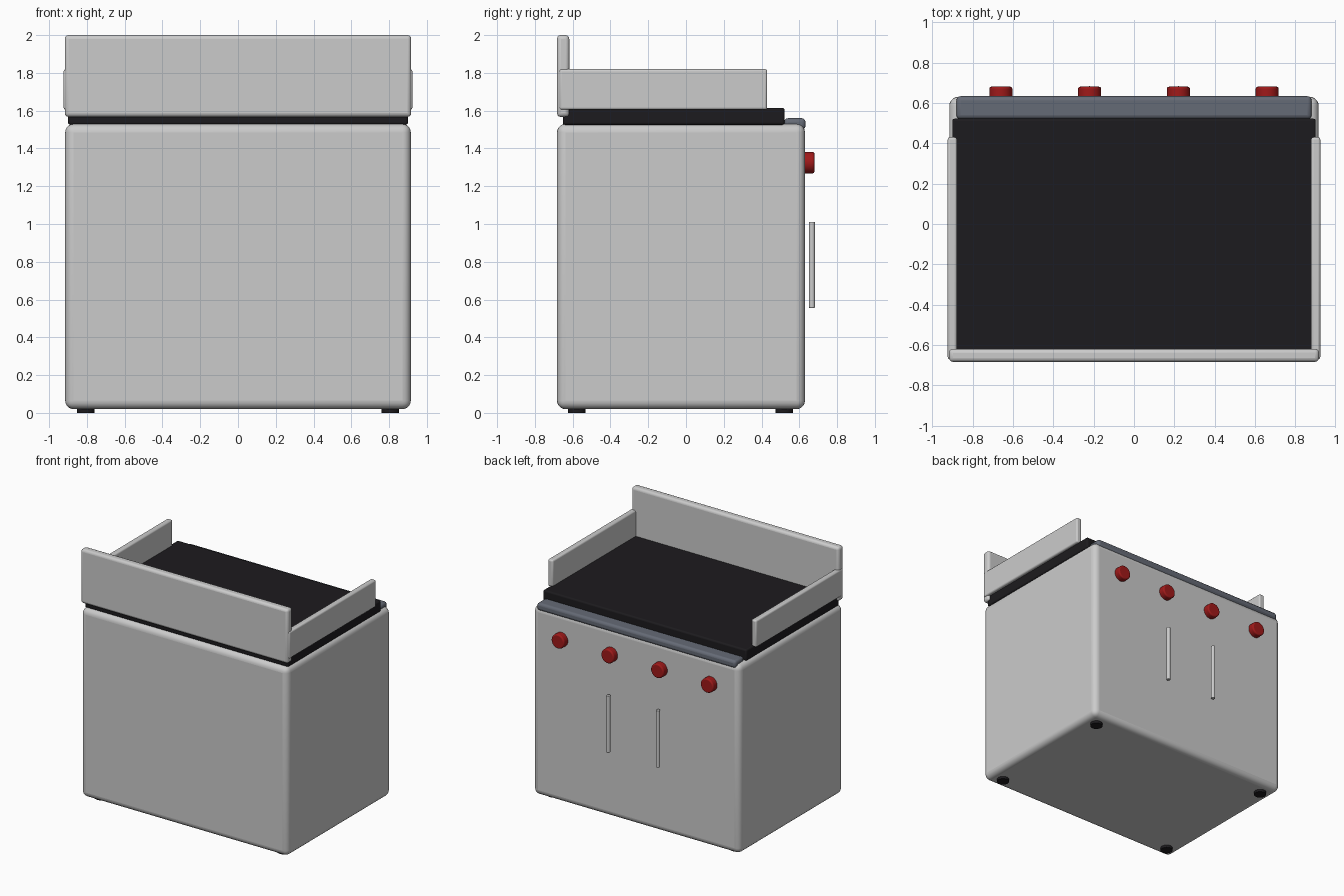
import bpy, math

if "Cube" in bpy.data.objects:
    bpy.data.objects.remove(bpy.data.objects["Cube"])

def mat(name, rgb):
    m = bpy.data.materials.new(name)
    m.diffuse_color = (*rgb, 1)
    m.use_nodes = True
    m.node_tree.nodes["Principled BSDF"].inputs["Base Color"].default_value = m.diffuse_color
    return m

BLACK = mat("black_iron", (0.012, 0.011, 0.013))
RED = mat("red_plastic", (0.35, 0.01, 0.01))
STEEL = mat("dark_steel", (0.13, 0.145, 0.18))

def finish(o, name, bevel, segs, material):
    o.name = name
    if material:
        o.data.materials.append(material)
    if bevel:
        b = o.modifiers.new("Bevel", 'BEVEL')
        b.width, b.segments = bevel, segs
        b.limit_method = 'ANGLE'
        b.angle_limit = math.radians(40)
    bpy.ops.object.shade_smooth_by_angle(angle=math.radians(35))
    return o

def box(name, lo, hi, bevel, segs=3, material=None):
    bpy.ops.mesh.primitive_cube_add(size=1, location=[(a + b) / 2 for a, b in zip(lo, hi)])
    o = bpy.context.object
    o.scale = [b - a for a, b in zip(lo, hi)]
    bpy.ops.object.transform_apply(location=False, rotation=False, scale=True)
    return finish(o, name, bevel, segs, material)

def cyl(name, loc, r, h, axis='z', bevel=0, material=None, verts=32):
    rot = (math.pi / 2, 0, 0) if axis == 'y' else (0, 0, 0)
    bpy.ops.mesh.primitive_cylinder_add(vertices=verts, radius=r, depth=h, location=loc, rotation=rot)
    return finish(bpy.context.object, name, bevel, 3, material)

# Cabinet and cooking plate
box("cabinet", (-0.915, -0.683, 0.02), (0.915, 0.63, 1.53), 0.045, 5)
box("griddle_plate", (-0.9, -0.652, 1.525), (0.9, 0.522, 1.615), 0.012, 3, BLACK)

# Grease trough along the control side
box("grease_trough", (-0.88, 0.52, 1.50), (0.88, 0.633, 1.56), 0.02, 3, STEEL)

# Splash guards
box("rear_splash_guard", (-0.917, -0.683, 1.567), (0.917, -0.618, 2.0), 0.02)
for side, s in (("left", -1), ("right", 1)):
    xs = sorted((s * 0.877, s * 0.923))
    box(side + "_splash_guard", (xs[0], -0.67, 1.605), (xs[1], 0.43, 1.82), 0.012)

# Control knobs
for i, x in enumerate((-0.66, -0.22, 0.22, 0.66)):
    cyl(f"knob_{i + 1}", (x, 0.64, 1.325), 0.057, 0.08, 'y', 0.01, RED)

# Door handles and feet
for s in (-1, 1):
    cyl("door_handle", (s * 0.22, 0.667, 0.783), 0.016, 0.455, 'z', 0.004, verts=16)
    for y in (-0.578, 0.52):
        cyl("foot", (s * 0.807, y, 0.02), 0.046, 0.04, 'z', 0, BLACK)
